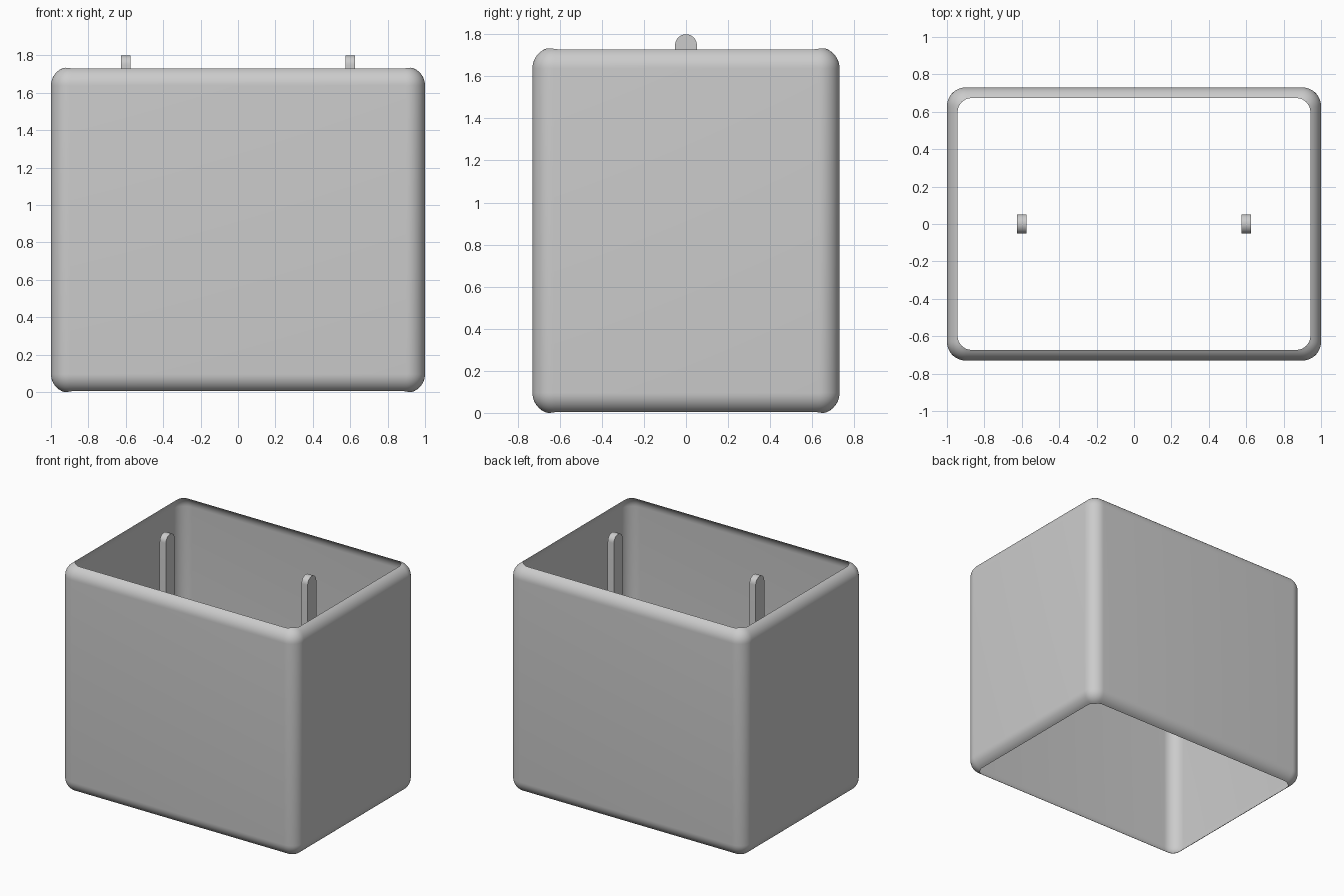
import bpy, bmesh
from math import sin, cos, pi, hypot, sqrt, radians

cube = bpy.data.objects.get("Cube")
if cube:
    bpy.data.objects.remove(cube, do_unlink=True)

grey = bpy.data.materials.new("light_grey")
grey.use_nodes = True
color = (0.6, 0.6, 0.6, 1)
grey.diffuse_color = color
grey.node_tree.nodes["Principled BSDF"].inputs["Base Color"].default_value = color

HX, HY = 1.0, 0.73            # half width and half depth
R = 0.1                       # edge rounding
LIP, LIP_R = 0.057, 0.075     # inward lip and corner radius of the openings
Z_LOW, Z_HIGH = 0.0955, 1.638 # where the rounding starts
SEG, STEPS = 12, 8


def finish(name, bm):
    bmesh.ops.recalc_face_normals(bm, faces=bm.faces)
    mesh = bpy.data.meshes.new(name)
    bm.to_mesh(mesh)
    bm.free()
    obj = bpy.data.objects.new(name, mesh)
    bpy.context.collection.objects.link(obj)
    mesh.materials.append(grey)
    bpy.ops.object.select_all(action="DESELECT")
    obj.select_set(True)
    bpy.context.view_layer.objects.active = obj
    bpy.ops.object.shade_smooth_by_angle(angle=radians(35))
    return obj


def rounded_rect(hx, hy, r):
    """Outline of a rectangle with rounded corners, anticlockwise."""
    pts = []
    for k, (sx, sy) in enumerate([(1, 1), (-1, 1), (-1, -1), (1, -1)]):
        for i in range(SEG + 1):
            a = (k + i / SEG) * pi / 2
            pts.append((sx * (hx - r) + r * cos(a), sy * (hy - r) + r * sin(a)))
    return pts


def rise(x, y):
    """Height of the rounded edge above its start."""
    d = hypot(max(abs(x) - HX + R, 0), max(abs(y) - HY + R, 0))
    return sqrt(max(R * R - d * d, 0))


# Thin sleeve, open at top and bottom, with edges curling inward
outer = rounded_rect(HX, HY, R)
inner = rounded_rect(HX - LIP, HY - LIP, LIP_R)
bm = bmesh.new()


def ring(t, base, side):
    verts = []
    for (ax, ay), (bx, by) in zip(outer, inner):
        x, y = ax + (bx - ax) * t, ay + (by - ay) * t
        verts.append(bm.verts.new((x, y, base + side * rise(x, y))))
    return verts


blend = [(i / STEPS) ** 2 for i in range(STEPS + 1)]
rings = [ring(t, Z_LOW, -1) for t in reversed(blend)]
rings += [ring(t, Z_HIGH, 1) for t in blend]
for low, high in zip(rings, rings[1:]):
    for i in range(len(low)):
        j = (i + 1) % len(low)
        bm.faces.new((low[i], low[j], high[j], high[i]))
finish("sleeve", bm)

# Two flat upright prongs with round tops
PRONG_R, PRONG_T, PRONG_LOW, PRONG_TOP = 0.052, 0.052, 0.9, 1.8
for name, x in (("left_prong", 0.6), ("right_prong", -0.6)):
    bm = bmesh.new()
    outline = [(-PRONG_R, PRONG_LOW), (PRONG_R, PRONG_LOW)]
    for i in range(17):
        a = pi * i / 16
        outline.append((PRONG_R * cos(a), PRONG_TOP - PRONG_R + PRONG_R * sin(a)))
    face = bm.faces.new([bm.verts.new((x - PRONG_T / 2, y, z)) for y, z in outline])
    side = bmesh.ops.extrude_face_region(bm, geom=[face], use_keep_orig=True)
    moved = [v for v in side["geom"] if isinstance(v, bmesh.types.BMVert)]
    bmesh.ops.translate(bm, verts=moved, vec=(PRONG_T, 0, 0))
    finish(name, bm)
